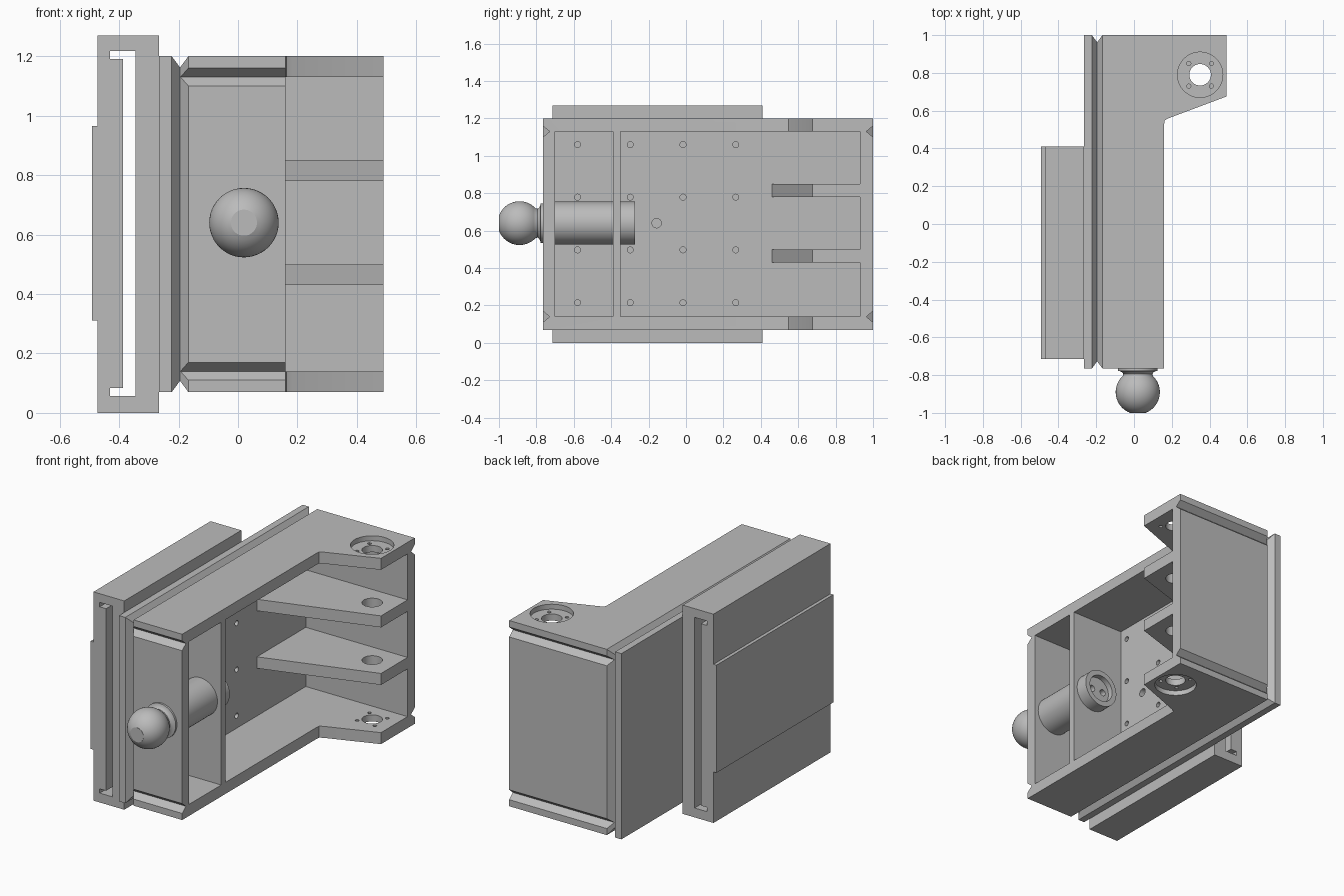
import bpy, bmesh, math
from mathutils import Vector

cube = bpy.data.objects.get("Cube")
if cube:
    bpy.data.objects.remove(cube, do_unlink=True)

steel = bpy.data.materials.new("steel_grey")
steel.use_nodes = True
GREY = (0.5, 0.5, 0.5, 1)
steel.diffuse_color = GREY
steel.node_tree.nodes["Principled BSDF"].inputs["Base Color"].default_value = GREY

# Maps profile coordinates (a, b) and depth t to space for each extrusion axis
PLACE = {"X": lambda a, b, t: (t, a, b),
         "Y": lambda a, b, t: (a, t, b),
         "Z": lambda a, b, t: (a, b, t)}


def make_object(name, bm):
    bmesh.ops.recalc_face_normals(bm, faces=bm.faces)
    mesh = bpy.data.meshes.new(name)
    bm.to_mesh(mesh)
    bm.free()
    mesh.materials.append(steel)
    obj = bpy.data.objects.new(name, mesh)
    bpy.context.collection.objects.link(obj)
    return obj


def prism(name, points, axis, lo, hi):
    bm = bmesh.new()
    ends = [[bm.verts.new(PLACE[axis](a, b, t)) for a, b in points] for t in (lo, hi)]
    bm.faces.new(ends[0])
    bm.faces.new(ends[1])
    n = len(points)
    for i in range(n):
        j = (i + 1) % n
        bm.faces.new((ends[0][i], ends[0][j], ends[1][j], ends[1][i]))
    return make_object(name, bm)


def rect(a0, a1, b0, b1):
    return [(a0, b0), (a1, b0), (a1, b1), (a0, b1)]


def circle(a, b, r, n=24):
    return [(a + r * math.cos(math.tau * i / n), b + r * math.sin(math.tau * i / n))
            for i in range(n)]


def diamond(a, b, ra, rb):
    return [(a - ra, b), (a, b - rb), (a + ra, b), (a, b + rb)]


def activate(obj):
    bpy.ops.object.select_all(action="DESELECT")
    obj.select_set(True)
    bpy.context.view_layer.objects.active = obj


def cut(obj, points, axis, lo, hi):
    cutter = prism("cutter", points, axis, lo, hi)
    mod = obj.modifiers.new("cut", "BOOLEAN")
    mod.operation = "DIFFERENCE"
    mod.solver = "EXACT"
    mod.object = cutter
    activate(obj)
    bpy.ops.object.modifier_apply(modifier=mod.name)
    bpy.data.objects.remove(cutter, do_unlink=True)


def smooth(obj):
    activate(obj)
    bpy.ops.object.shade_smooth_by_angle(angle=math.radians(30))


# Main dimensions
FRONT, BACK, BOTTOM, TOP = -0.765, 1.0, 0.07, 1.2
WEB, EDGE, TIP = -0.195, 0.16, 0.49
PIVOT = (0.35, 0.79)

# Housing: L-shaped outline hollowed into two bays open on the side
outline = [(-0.265, FRONT), (EDGE, FRONT), (EDGE, 0.53), (0.163, 0.548), (0.18, 0.559),
           (TIP, 0.675), (TIP, BACK), (-0.265, BACK)]
housing = prism("housing", outline, "Z", BOTTOM, TOP)
for y0, y1 in ((-0.70, -0.39), (-0.35, 0.93)):
    cut(housing, rect(y0, y1, 0.14, 1.13), "X", WEB, 0.7)

# V-shaped weld grooves around the web and along the end walls
for z in (BOTTOM, TOP):
    cut(housing, diamond(WEB, z, 0.028, 0.038), "Y", -0.9, 1.1)
for y in (FRONT, BACK):
    cut(housing, diamond(WEB, y, 0.028, 0.038), "Z", 0, 1.3)
    for z in (0.14, 1.13):
        cut(housing, diamond(y, z, 0.036, 0.03), "X", WEB, 0.7)

# Bolt hole grid and locating hole in the web
for y in (-0.58, -0.298, -0.016, 0.266):
    for z in (0.215, 0.497, 0.779, 1.06):
        cut(housing, circle(y, z, 0.016, 16), "X", -0.3, -0.15)
cut(housing, circle(-0.157, 0.64, 0.025), "X", -0.3, -0.15)

# Pivot bores with outer recesses and bolt holes
px, py = PIVOT
cut(housing, circle(px, py, 0.057, 40), "Z", 0, 1.3)
for lo, hi in ((0, BOTTOM + 0.03), (TOP - 0.03, 1.3)):
    cut(housing, circle(px, py, 0.12, 48), "Z", lo, hi)
for dx in (-0.06, 0.06):
    for dy in (-0.06, 0.06):
        cut(housing, circle(px + dx, py + dy, 0.011, 12), "Z", 0, 1.3)
smooth(housing)

# Pivot ribs
for name, z in (("lower_rib", 0.43), ("upper_rib", 0.78)):
    rib = prism(name, [(WEB, 0.46), (TIP, 0.675), (TIP, 0.93), (WEB, 0.93)], "Z", z, z + 0.07)
    cut(rib, circle(px, py, 0.057, 40), "Z", 0, 1.3)
    smooth(rib)

# Ball pin: turned profile of (y, radius) spun around its axis
BALL_R, BALL_Y = 0.117, -0.89
arc = [(BALL_Y - BALL_R * math.cos(a), BALL_R * math.sin(a))
       for a in (math.radians(22 + 115 * i / 16) for i in range(17))]
profile = [(-1.0, 0)] + [(-1.0, arc[0][1])] + arc + [
    (-0.793, 0.077), (-0.785, 0.084), (-0.779, 0.095), (-0.777, 0.105), (-0.74, 0.105),
    (-0.74, 0.115), (-0.272, 0.115), (-0.272, 0.083), (-0.305, 0.083), (-0.305, 0)]
bm = bmesh.new()
verts = [bm.verts.new((0.02, y, 0.64 + r)) for y, r in profile]
edges = [bm.edges.new(pair) for pair in zip(verts, verts[1:])]
bmesh.ops.spin(bm, geom=verts + edges, cent=Vector((0.02, 0, 0.64)), axis=(0, 1, 0),
               angle=math.tau, steps=48, use_merge=True)
bmesh.ops.remove_doubles(bm, verts=bm.verts, dist=0.0005)
ball_pin = make_object("ball_pin", bm)
for dx in (-0.04, 0.04):
    cut(ball_pin, circle(0.02 + dx, 0.64, 0.02, 16), "Y", -0.36, -0.2)
smooth(ball_pin)

# Rear clamp block with its hooked slot, and the raised pad on its outer face
clamp = prism("rear_clamp", rect(-0.472, -0.265, 0, 1.27), "Y", -0.715, 0.41)
slot = [(-0.345, 0.057), (-0.43, 0.057), (-0.43, 0.083), (-0.387, 0.083),
        (-0.387, 1.19), (-0.43, 1.19), (-0.43, 1.217), (-0.345, 1.217)]
cut(clamp, slot, "Y", -0.8, 0.5)
prism("raised_pad", rect(-0.492, -0.472, 0.31, 0.965), "Y", -0.715, 0.41)
